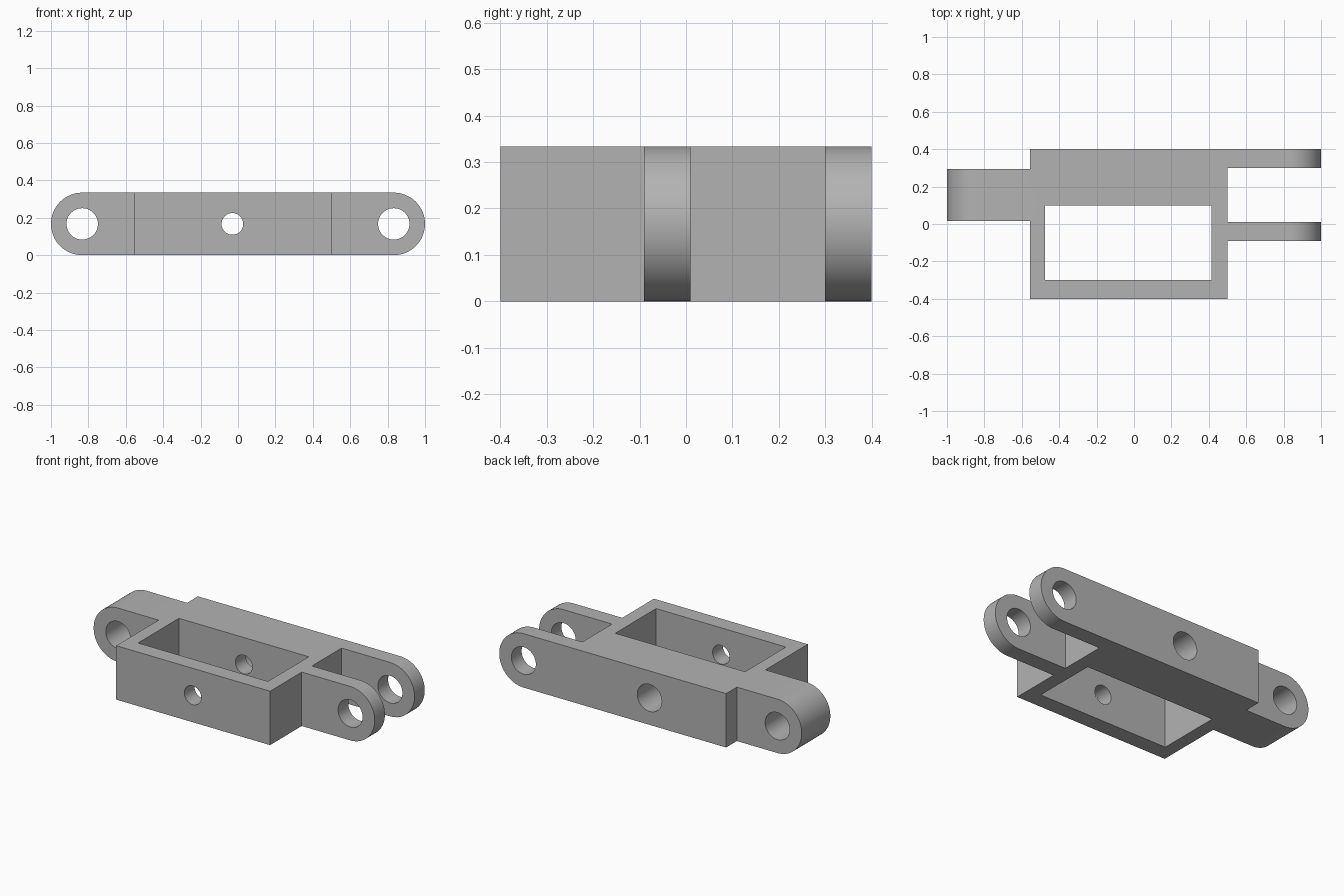
import bpy, bmesh, math
from mathutils import Matrix, Vector

cube = bpy.data.objects.get("Cube")
if cube:
    bpy.data.objects.remove(cube, do_unlink=True)

H = 0.334          # thickness of the link
R = H / 2          # radius of the rounded ends
PIN_X = 1 - R      # pin hole distance from the centre
BOLT_X = -0.03     # cross bolt position

grey = bpy.data.materials.new("plain grey")
grey.use_nodes = True
colour = (0.45, 0.45, 0.45, 1)
grey.diffuse_color = colour
grey.node_tree.nodes["Principled BSDF"].inputs["Base Color"].default_value = colour


def prism(name, points, sweep):
    """Extrude a closed outline of 3D points along a vector."""
    bm = bmesh.new()
    face = bm.faces.new([bm.verts.new(p) for p in points])
    ext = bmesh.ops.extrude_face_region(bm, geom=[face])
    verts = [g for g in ext["geom"] if isinstance(g, bmesh.types.BMVert)]
    bmesh.ops.translate(bm, verts=verts, vec=Vector(sweep))
    bmesh.ops.recalc_face_normals(bm, faces=bm.faces)
    mesh = bpy.data.meshes.new(name)
    bm.to_mesh(mesh)
    bm.free()
    obj = bpy.data.objects.new(name, mesh)
    bpy.context.collection.objects.link(obj)
    mesh.materials.append(grey)
    return obj


def arc(x, radius, start, end, steps, y):
    """Points on an arc in the side plane, centred at mid height."""
    return [(x + radius * math.cos(a), y, R + radius * math.sin(a))
            for a in (start + (end - start) * i / steps for i in range(steps + 1))]


def bore(name, x, radius, y0, y1):
    ring = arc(x, radius, 0, 2 * math.pi, 48, y0)[:-1]
    return prism(name, ring, (0, y1 - y0, 0))


# Plan outline: frame, single lug on the right end, fork on the left end
plan = [(-0.555, -0.4), (0.5, -0.4), (0.5, -0.09), (1.1, -0.09),
        (1.1, 0.01), (0.5, 0.01), (0.5, 0.3), (1.1, 0.3), (1.1, 0.4),
        (-0.555, 0.4), (-0.555, 0.295), (-1.1, 0.295),
        (-1.1, 0.015), (-0.555, 0.015)]
link = prism("hinge_link", [(x, y, 0) for x, y in plan], (0, 0, H))

# Side profile that rounds the lug and fork ends
q = math.pi / 2
side = arc(PIN_X, R, -q, q, 32, -0.6) + arc(-PIN_X, R, q, 3 * q, 32, -0.6)
rounding = prism("end_rounding_cutter", side, (0, 1.2, 0))
# Keep the flat top and bottom clear of the cutter
for v in rounding.data.vertices:
    if abs(v.co.x) <= PIN_X + 1e-4:
        v.co.z += 0.0005 if v.co.z > R else -0.0005

# Rectangular pocket through the frame
pocket_plan = [(-0.475, -0.3), (0.415, -0.3), (0.415, 0.1), (-0.475, 0.1)]
pocket = prism("pocket_cutter", [(x, y, -0.1) for x, y in pocket_plan], (0, 0, H + 0.2))

# Pin holes, cross bolt hole and its wider rear recess
cutters = [
    (rounding, "INTERSECT"),
    (pocket, "DIFFERENCE"),
    (bore("lug_hole_cutter", -PIN_X, 0.084, -0.6, 0.6), "DIFFERENCE"),
    (bore("fork_hole_cutter", PIN_X, 0.084, -0.6, 0.6), "DIFFERENCE"),
    (bore("bolt_hole_cutter", BOLT_X, 0.058, -0.6, 0.6), "DIFFERENCE"),
    (bore("bolt_recess_cutter", BOLT_X, 0.084, 0.2, 0.6), "DIFFERENCE"),
]

bpy.context.view_layer.objects.active = link
link.select_set(True)
for cutter, operation in cutters:
    mod = link.modifiers.new(cutter.name, "BOOLEAN")
    mod.operation = operation
    mod.solver = "EXACT"
    mod.object = cutter
    bpy.ops.object.modifier_apply(modifier=mod.name)
    bpy.data.objects.remove(cutter, do_unlink=True)

bpy.ops.object.select_all(action="DESELECT")
link.select_set(True)
bpy.ops.object.shade_smooth_by_angle(angle=math.radians(30))
